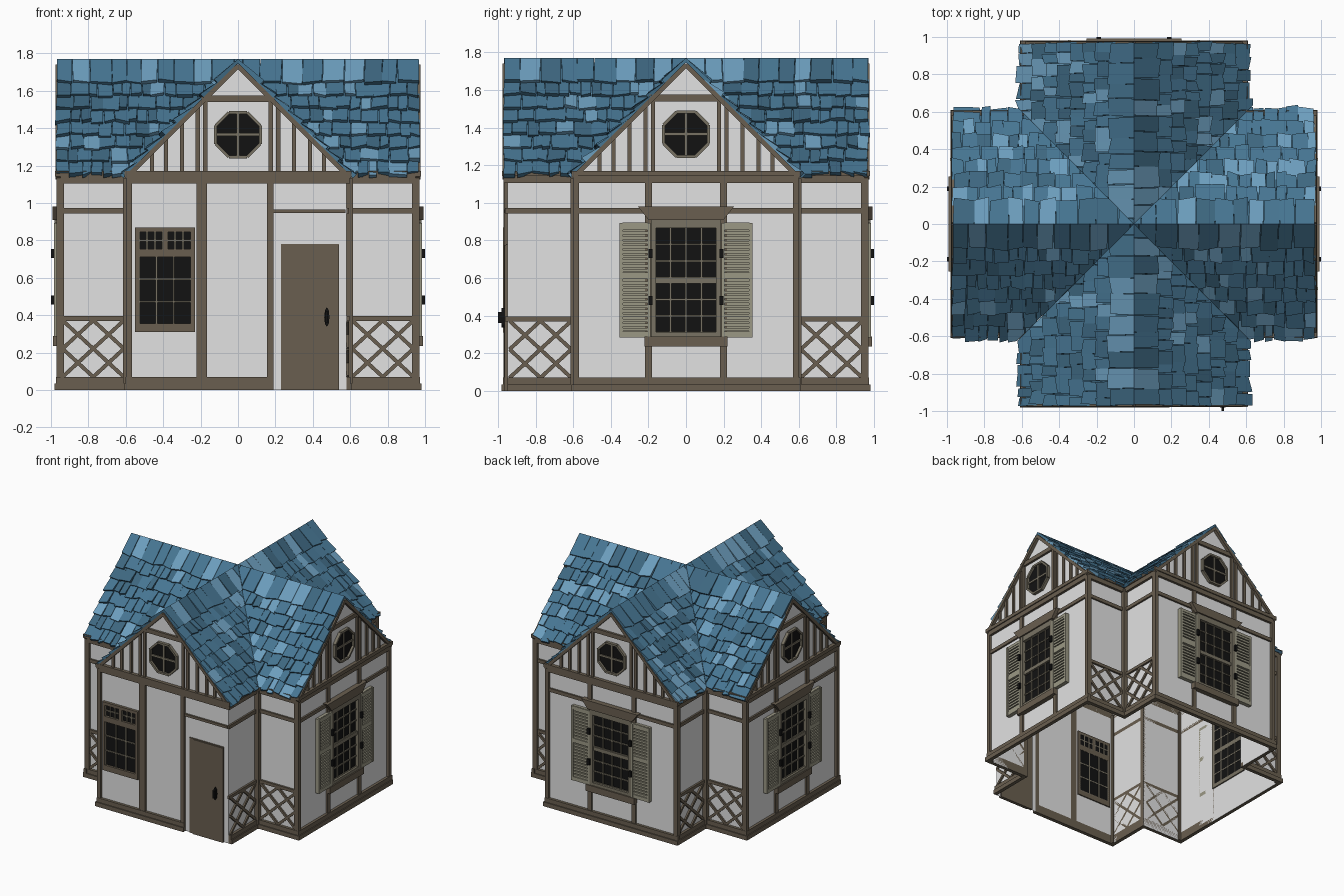
import bpy, bmesh, math, random
from mathutils import Vector, Matrix

if "Cube" in bpy.data.objects:
    bpy.data.objects.remove(bpy.data.objects["Cube"])

random.seed(7)
D, W, PEAK = 0.95, 0.58, 1.745        # wing end distance, wing half width, roof plane ridge
EAVE = PEAK - W


def material(name, rgb):
    m = bpy.data.materials.new(name)
    m.diffuse_color = (*rgb, 1)
    m.use_nodes = True
    m.node_tree.nodes["Principled BSDF"].inputs["Base Color"].default_value = m.diffuse_color
    return m


WHITE = material("plaster white", (0.76, 0.76, 0.76))
BROWN = material("timber brown", (0.142, 0.114, 0.08))
TAUPE = material("window taupe", (0.19, 0.17, 0.125))
OLIVE = material("shutter olive", (0.33, 0.315, 0.235))
BLACK = material("black", (0.006, 0.006, 0.006))
BLUES = [material("slate blue", (0.062, 0.18, 0.29)),
         material("light slate blue", (0.15, 0.34, 0.51)),
         material("dark slate blue", (0.047, 0.135, 0.215))]
SIDES = ["front", "right", "back", "left"]
parts = {}


def get(name, mats):
    if name not in parts:
        parts[name] = (bmesh.new(), mats)
    return parts[name][0]


def turn(k):
    return Matrix.Rotation(k * math.pi / 2, 4, 'Z')


# Prism drawn on house side k: outline points (u right, z up), depth d0..d1 outward
def prism(name, mat, k, pts, d0, d1):
    bm = get(name + "_" + SIDES[k], [mat])
    r = turn(k)
    a = [bm.verts.new(r @ Vector((u, -d0, z))) for u, z in pts]
    b = [bm.verts.new(r @ Vector((u, -d1, z))) for u, z in pts]
    n = len(pts)
    bm.faces.new(a)
    bm.faces.new(b)
    for i in range(n):
        bm.faces.new((a[i], a[(i + 1) % n], b[(i + 1) % n], b[i]))


def box(name, mat, k, u0, u1, z0, z1, d0, d1):
    prism(name, mat, k, [(u0, z0), (u1, z0), (u1, z1), (u0, z1)], d0, d1)


def stick(name, mat, k, p, q, w, d0, d1):
    p, q = Vector(p), Vector(q)
    t = (q - p).normalized() * w / 2
    n = Vector((-t.y, t.x))
    prism(name, mat, k, [p + n, p - n, q - n, q + n], d0, d1)


# Glazing: dark pane with a grid of bars
def panes(name, k, u0, u1, z0, z1, cols, rows, w=0.01):
    box(name + "_glass", BLACK, k, u0, u1, z0, z1, D - 0.008, D + 0.004)
    for i in range(cols + 1):
        u = u0 + (u1 - u0) * i / cols
        box(name + "_bars", TAUPE, k, u - w / 2, u + w / 2, z0, z1, D - 0.01, D + 0.014)
    for i in range(rows + 1):
        z = z0 + (z1 - z0) * i / rows
        box(name + "_bars", TAUPE, k, u0, u1, z - w / 2, z + w / 2, D - 0.01, D + 0.013)


def shuttered_window(k):
    panes("window_upper", k, -0.165, 0.165, 0.60, 0.87, 4, 3)
    panes("window_lower", k, -0.165, 0.165, 0.31, 0.575, 4, 3)
    n = "window_frame"
    box(n, TAUPE, k, -0.165, 0.165, 0.572, 0.602, D - 0.01, D + 0.02)
    box(n, TAUPE, k, -0.165, 0.165, 0.865, 0.91, D - 0.01, D + 0.03)
    box(n, TAUPE, k, -0.165, 0.165, 0.285, 0.312, D - 0.01, D + 0.03)
    prism("window_lintel", BROWN, k, [(-0.2, 0.91), (0.2, 0.91), (0.255, 0.98), (-0.255, 0.98)], D, D + 0.042)
    box("window_sill", BROWN, k, -0.22, 0.22, 0.235, 0.288, D, D + 0.04)
    for s in (-1, 1):
        def sb(name, mat, a, b, z0, z1, d0, d1):
            box(name, mat, k, min(s * a, s * b), max(s * a, s * b), z0, z1, d0, d1)
        sb(n, TAUPE, 0.16, 0.187, 0.285, 0.91, D - 0.01, D + 0.032)
        # louvred shutter
        sb("shutter", OLIVE, 0.19, 0.35, 0.29, 0.89, D + 0.004, D + 0.015)
        for a in (0.188, 0.336):
            sb("shutter", OLIVE, a, a + 0.018, 0.285, 0.893, D, D + 0.034)
        for z0, z1 in ((0.285, 0.315), (0.595, 0.63), (0.87, 0.893)):
            sb("shutter", OLIVE, 0.2, 0.345, z0, z1, D, D + 0.032)
        for z0 in (0.318, 0.632):
            for i in range(11):
                z = z0 + i * 0.0248
                sb("shutter", OLIVE, 0.204, 0.338, z, z + 0.016, D + 0.01, D + 0.028)
        for z in (0.48, 0.73):
            sb("shutter_hinge", BLACK, 0.177, 0.2, z - 0.024, z + 0.024, D + 0.02, D + 0.05)


def front_door_and_window(k):
    # small window with transom
    u0, u1 = -0.55, -0.23
    for a, b, z0, z1 in ((u0, u0 + 0.022, 0.31, 0.87), (u1 - 0.022, u1, 0.31, 0.87),
                         (u0, u1, 0.845, 0.87), (u0, u1, 0.71, 0.755), (u0, u1, 0.31, 0.355),
                         (-0.402, -0.378, 0.75, 0.85)):
        box("window_frame", BROWN, k, a, b, z0, z1, D - 0.01, D + 0.022)
    panes("window_main", k, u0 + 0.02, u1 - 0.02, 0.35, 0.715, 3, 3)
    panes("transom_left", k, u0 + 0.02, -0.4, 0.75, 0.85, 3, 2)
    panes("transom_right", k, -0.38, u1 - 0.02, 0.75, 0.85, 3, 2)
    # door with raised leaf, handle
    box("door", BROWN, k, 0.23, 0.54, 0, 0.78, D - 0.01, D + 0.008)
    box("door", BROWN, k, 0.268, 0.54, 0, 0.775, D, D + 0.016)
    ring = [(0.475 + 0.014 * math.cos(a * math.pi / 4), 0.39 + 0.052 * math.sin(a * math.pi / 4)) for a in range(8)]
    prism("door_handle", BLACK, k, ring, D + 0.01, D + 0.03)
    box("door_handle", BLACK, k, 0.468, 0.482, 0.36, 0.42, D + 0.02, D + 0.05)
    box("rail", BROWN, k, 0.19, 0.575, 0.945, 0.965, D, D + 0.015)
    box("post", BROWN, k, -0.222, -0.165, 0.07, 1.11, D, D + 0.018)
    box("post", BROWN, k, 0.155, 0.19, 0.0, 1.11, D, D + 0.018)


def gable(k):
    n = "gable_timber"
    for s in (-1, 1):
        stick(n, BROWN, k, (s * 0.6, PEAK - 0.612), (0, PEAK - 0.012), 0.024, D, D + 0.026)
        for u, top in ((0.175, 1.55), (0.215, 1.52), (0.3, 1.435), (0.385, 1.35), (0.46, 1.275)):
            box(n, BROWN, k, s * u - 0.011, s * u + 0.011, EAVE, top, D, D + 0.014)
    box(n, BROWN, k, -0.195, 0.195, 1.54, 1.575, D, D + 0.018)
    # round window
    def octo(r):
        return [(r * math.cos((i + .5) * math.pi / 4), 1.365 + r * math.sin((i + .5) * math.pi / 4)) for i in range(8)]
    prism("round_window_glass", BLACK, k, octo(0.125), D - 0.008, D + 0.006)
    ring = octo(0.129)
    for i in range(8):
        stick("round_window_frame", TAUPE, k, ring[i], ring[(i + 1) % 8], 0.016, D - 0.01, D + 0.024)
    box("round_window_frame", TAUPE, k, -0.008, 0.008, 1.25, 1.48, D - 0.01, D + 0.016)
    box("round_window_frame", TAUPE, k, -0.12, 0.12, 1.357, 1.373, D - 0.01, D + 0.015)


def timber(k):
    # base and eave bands on the wing end
    right = 0.19 if k == 0 else W + 0.03
    for z0, z1, o in ((0, 0.035, 0.03), (0.035, 0.07, 0.022)):
        box("base_beam", BROWN, k, -W - o, right, z0, z1, D, D + o)
    for z0, z1, o in ((1.105, 1.142, 0.02), (1.142, 1.17, 0.028)):
        box("eave_beam", BROWN, k, -W - 0.02, W + 0.02, z0, z1, D, D + o)
    if k:
        for s in (-1, 1):
            box("post", BROWN, k, s * 0.2 - 0.018, s * 0.2 + 0.018, 0.07, 1.11, D, D + 0.016)
        box("rail", BROWN, k, -W, W, 0.943, 0.972, D, D + 0.014)
    for s in (-1, 1):
        def sb(name, a, b, z0, z1, d0, d1):
            box(name, BROWN, k, min(s * a, s * b), max(s * a, s * b), z0, z1, d0, d1)
        # outer and inner corner posts
        if not (k == 0 and s == 1):
            sb("corner_post", W - 0.012, W + 0.02, 0.0, 1.13, D - 0.02, D + 0.02)
        sb("inner_post", W, W + 0.034, 0.0, 1.13, W, W + 0.034)
        # recessed notch wall
        for z0, z1, o in ((0, 0.035, 0.03), (0.035, 0.07, 0.022), (1.105, 1.142, 0.02), (1.142, 1.17, 0.028),
                          (0.943, 0.972, 0.014), (0.37, 0.395, 0.016)):
            sb("notch_beam", W, D + (0.012 if 0.3 < z0 < 1 else o if z0 > 1 else 0.0), z0, z1, W, W + o)
        a, b, z0, z1 = s * (W + 0.03), s * (D - 0.012), 0.07, 0.372
        m, c = (a + b) / 2, (z0 + z1) / 2
        for p, q in (((a, z0), (b, z1)), ((a, z1), (b, z0)), ((m, z0), (b, c)), ((b, c), (m, z1)),
                     ((m, z1), (a, c)), ((a, c), (m, z0))):
            stick("lattice", BROWN, k, p, q, 0.02, W, W + 0.013)


# Plaster shell: wing end with gable and the two notch walls
def walls(k):
    bm = get("plaster_walls", [WHITE])
    r = turn(k)
    def face(pts):
        bm.faces.new([bm.verts.new(r @ Vector((u, -d, z))) for u, d, z in pts])
    face([(-W, D, 0), (W, D, 0), (W, D, EAVE), (0, D, PEAK), (-W, D, EAVE)])
    face([(W, W, 0), (D, W, 0), (D, W, EAVE), (W, W, EAVE)])
    face([(-D, W, 0), (-W, W, 0), (-W, W, EAVE), (-D, W, EAVE)])


# Roof: sheathing and rows of uneven wedge tiles, cut along the valley
def roof(k, s):
    bm = bmesh.new()
    v = [bm.verts.new((u, t, PEAK - t)) for u, t in ((0, 0), (0.962, 0), (0.962, 0.59), (0.59, 0.59))]
    bm.faces.new(v).material_index = 2
    edges = [0, 0.11, 0.18, 0.25, 0.32, 0.39, 0.46, 0.53, 0.60]
    for i in range(8):
        t0, u = edges[i], 0.97 + random.uniform(-0.006, 0.004)
        while u > t0 - 0.02:
            w = random.uniform(0.075, 0.12) if i == 0 else random.uniform(0.045, 0.1)
            h = 0.026 + random.uniform(-0.004, 0.008)
            top = 0.025 if i == 0 else 0.008
            ends = [edges[i + 1] + random.uniform(-0.006, 0.014) for _ in range(2)]
            hs = [h + random.uniform(-0.005, 0.005) for _ in range(2)]
            lean = random.uniform(-0.006, 0.006)
            ts = max(t0 - 0.012, 0)
            vs = []
            for j, uu in enumerate((u, u - w + 0.003)):
                e, o = ends[j], hs[j] * 0.7
                vs += [bm.verts.new(p) for p in ((uu, ts, PEAK - ts + 0.001), (uu, ts, PEAK - ts + top),
                                                 (uu + lean, e + o, PEAK - e + o), (uu + lean, e, PEAK - e + 0.001))]
            a, b = vs[:4], vs[4:]
            fs = [bm.faces.new(a), bm.faces.new(b)]
            fs += [bm.faces.new((a[n], a[(n + 1) % 4], b[(n + 1) % 4], b[n])) for n in range(4)]
            mi = random.choices((0, 1, 2), (0.62, 0.2, 0.18))[0]
            for f in fs:
                f.material_index = mi
            u -= w
    bmesh.ops.bisect_plane(bm, geom=bm.verts[:] + bm.edges[:] + bm.faces[:], plane_co=(0, 0, 0),
                           plane_no=Vector((-1, 1, 0)).normalized(), clear_outer=True)
    r = turn(k)
    for q in bm.verts:
        q.co = r @ Vector((q.co.x * s, -q.co.y, q.co.z))
    parts["roof_tiles_" + SIDES[k] + ("_a" if s < 0 else "_b")] = (bm, BLUES)


for k in range(4):
    walls(k)
    timber(k)
    gable(k)
    (shuttered_window if k else front_door_and_window)(k)
    for s in (-1, 1):
        roof(k, s)

# Turn every collected part into an object
for name, (bm, mats) in parts.items():
    if name == "plaster_walls":
        bmesh.ops.remove_doubles(bm, verts=bm.verts, dist=0.0001)
    bmesh.ops.recalc_face_normals(bm, faces=bm.faces)
    if name == "plaster_walls":    # outward from the centre
        f = max(bm.faces, key=lambda g: g.calc_center_median().length)
        if f.normal.dot(f.calc_center_median()) < 0:
            bmesh.ops.reverse_faces(bm, faces=bm.faces)
    me = bpy.data.meshes.new(name)
    bm.to_mesh(me)
    bm.free()
    for m in mats:
        me.materials.append(m)
    bpy.context.collection.objects.link(bpy.data.objects.new(name, me))
